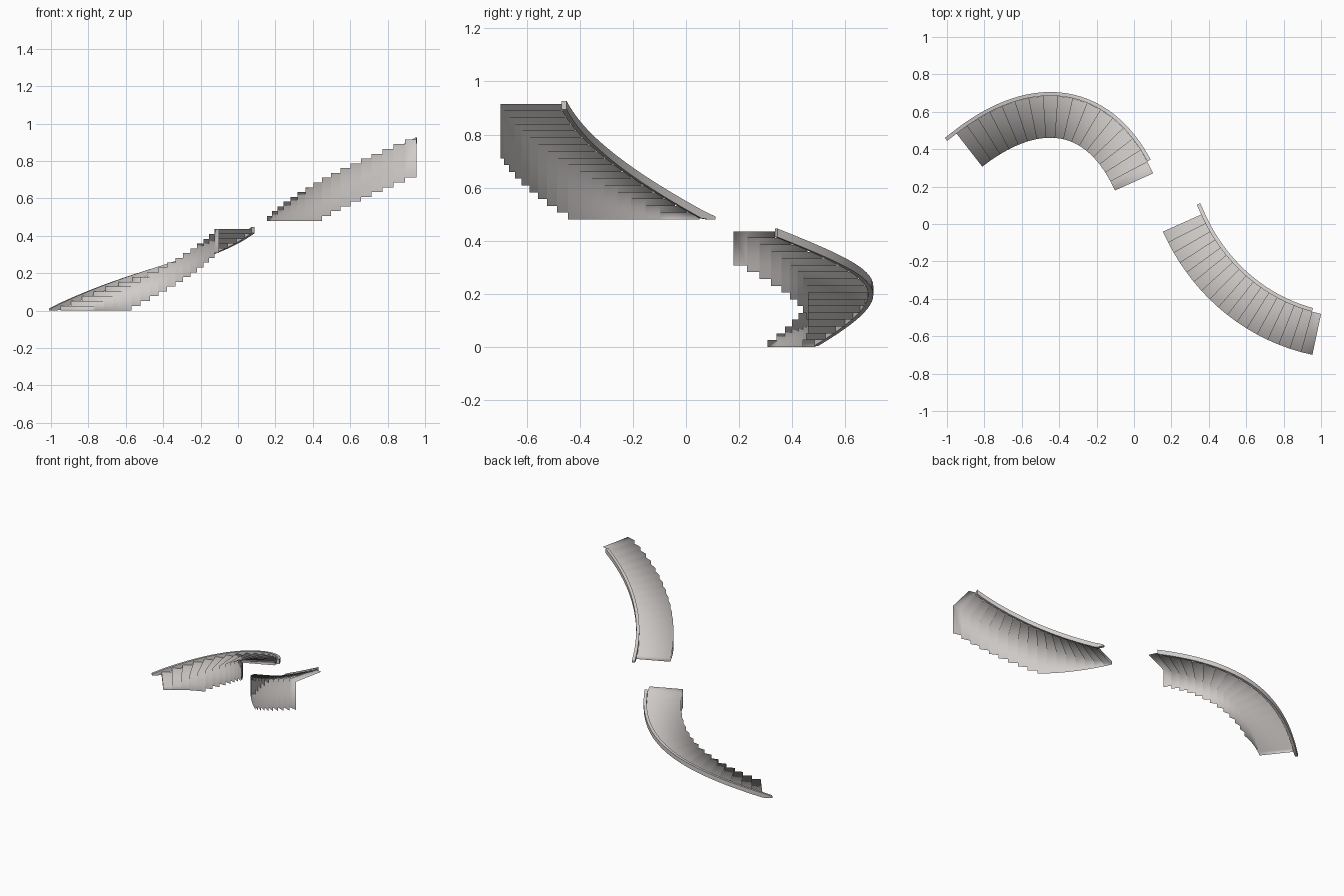
import bpy, bmesh
from mathutils import Vector
from mathutils.geometry import interpolate_bezier

cube = bpy.data.objects.get("Cube")
if cube:
    bpy.data.objects.remove(cube)

STEPS = 17
RISE = 0.435 / STEPS
HALF = 0.112          # half the tread width
RAIL = 0.02           # stringer thickness

stone = bpy.data.materials.new("warm_grey_stone")
stone.use_nodes = True
colour = (0.63, 0.60, 0.585, 1)
stone.diffuse_color = colour
stone.node_tree.nodes["Principled BSDF"].inputs["Base Color"].default_value = colour


def make_path(p0, p1, p2, p3):
    """Return place(s, offset, z): a point s steps along the curve, offset to its left."""
    pts = interpolate_bezier(*[Vector(p).to_3d() for p in (p0, p1, p2, p3)], 400)
    lengths = [0.0]
    for a, b in zip(pts, pts[1:]):
        lengths.append(lengths[-1] + (b - a).length)
    tread = lengths[-1] / STEPS

    def place(s, offset, z):
        d = s * tread
        i = 0
        while i < len(pts) - 2 and lengths[i + 1] < d:
            i += 1
        tangent = (pts[i + 1] - pts[i]).normalized()
        p = pts[i] + tangent * (d - lengths[i])
        return (p.x - tangent.y * offset, p.y + tangent.x * offset, z)
    return place


def finish(name, bm):
    bmesh.ops.remove_doubles(bm, verts=bm.verts, dist=0.0001)
    mesh = bpy.data.meshes.new(name)
    bm.to_mesh(mesh)
    bm.free()
    mesh.materials.append(stone)
    obj = bpy.data.objects.new(name, mesh)
    bpy.context.collection.objects.link(obj)
    return obj


def quad(bm, *corners):
    bm.faces.new([bm.verts.new(c) for c in corners])


def build_steps(name, place, base, wall_steps):
    """Open treads and risers with a curved wall under the inner edge."""
    bm = bmesh.new()
    for i in range(STEPS):
        low = base + i * RISE
        top = low + RISE
        foot = max(base, top - wall_steps * RISE)
        j = i + 1
        # riser
        quad(bm, place(i, HALF, low), place(i, -HALF, low),
             place(i, -HALF, top), place(i, HALF, top))
        # tread
        quad(bm, place(i, HALF, top), place(i, -HALF, top),
             place(j, -HALF, top), place(j, HALF, top))
        # inner wall
        quad(bm, place(i, -HALF, foot), place(j, -HALF, foot),
             place(j, -HALF, top), place(i, -HALF, top))
    obj = finish(name, bm)
    for face in obj.data.polygons:
        face.use_smooth = True


def build_stringer(name, place, base):
    """Sloping strip along the outer edge, following the step noses."""
    bm = bmesh.new()
    rings = []
    for k in range(2 * STEPS + 1):
        s = k / 2 - 1
        top = base + (s + 1) * RISE + 0.011
        foot = max(base, top - 0.032)
        corners = ((HALF, foot), (HALF, top), (HALF + RAIL, top), (HALF + RAIL, foot))
        rings.append([bm.verts.new(place(s, o, z)) for o, z in corners])
    for a, b in zip(rings, rings[1:]):
        for c in range(4):
            d = (c + 1) % 4
            bm.faces.new((a[c], a[d], b[d], b[c]))
    bm.faces.new(rings[0])
    bm.faces.new(rings[-1])
    bmesh.ops.recalc_face_normals(bm, faces=bm.faces)
    obj = finish(name, bm)
    bpy.ops.object.select_all(action='DESELECT')
    obj.select_set(True)
    bpy.context.view_layer.objects.active = obj
    bpy.ops.object.shade_smooth_by_angle()


# centre lines of the two flights, base height, wall depth in risers
flights = {
    "lower": (((-0.88, 0.395), (-0.51, 0.684), (-0.176, 0.619), (0.0, 0.225)), 0.0, 5),
    "upper": (((0.257, 0.005), (0.394, -0.303), (0.66, -0.523), (0.977, -0.59)), 0.48, 8),
}
for label, (points, base, wall_steps) in flights.items():
    path = make_path(*points)
    build_steps(label + "_flight_steps", path, base, wall_steps)
    build_stringer(label + "_flight_stringer", path, base)
